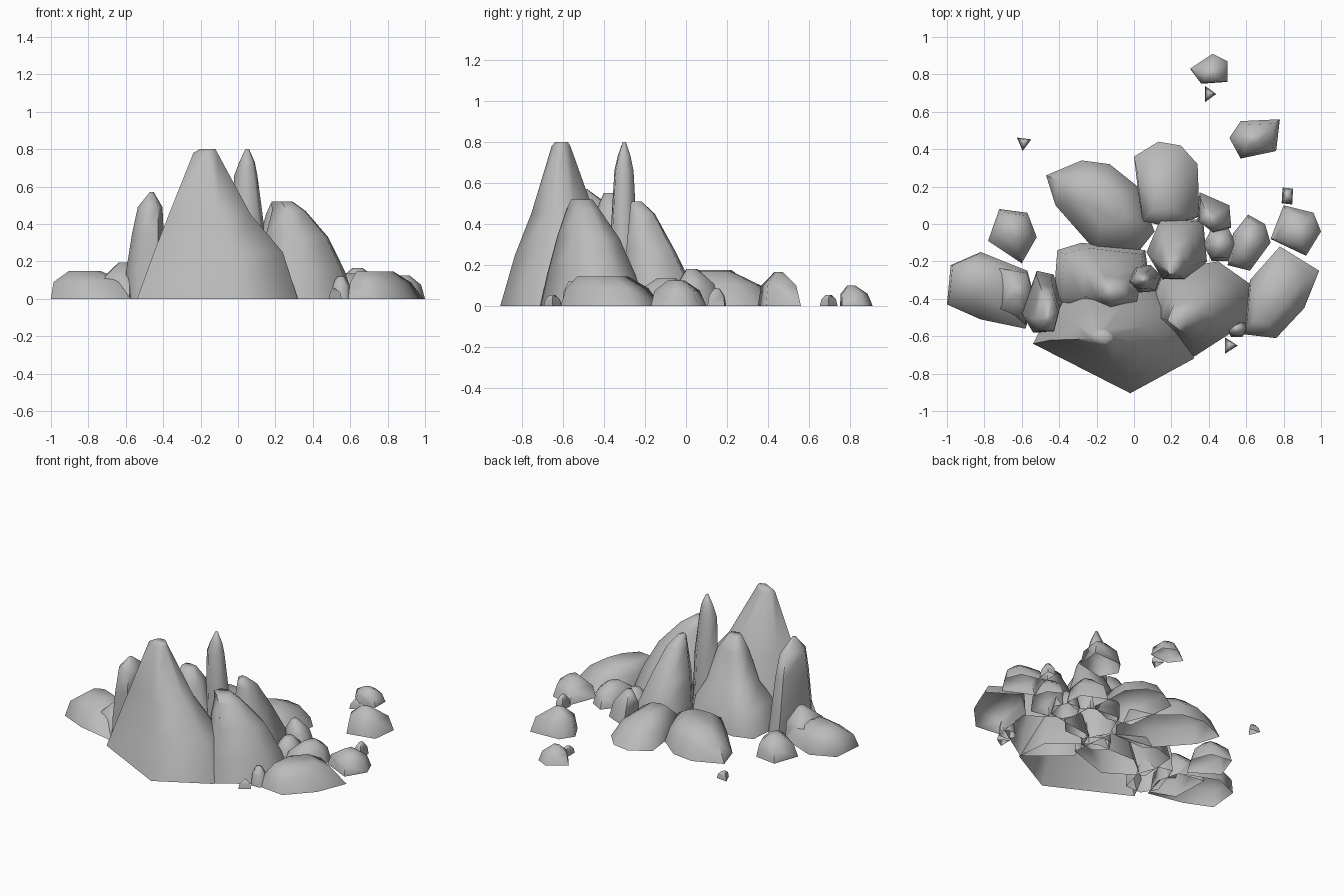
import bpy, bmesh, math
from mathutils import Vector

old_cube = bpy.data.objects.get("Cube")
if old_cube:
    bpy.data.objects.remove(old_cube, do_unlink=True)

stone = bpy.data.materials.new("grey_stone")
stone.use_nodes = True
stone.diffuse_color = (.5, .5, .5, 1)
stone.node_tree.nodes["Principled BSDF"].inputs["Base Color"].default_value = stone.diffuse_color


def rock(name, footprint, rings):
    """Loft a footprint through rings of (height, scale, centre x, centre y)."""
    base = [Vector(point) for point in footprint]
    middle = sum(base, Vector((0, 0))) / len(base)
    bm = bmesh.new()
    lower = [bm.verts.new((p.x, p.y, 0)) for p in base]
    for height, scale, x, y in rings:
        upper = []
        for p in base:
            spot = Vector((x, y)) + (p - middle) * scale
            upper.append(bm.verts.new((spot.x, spot.y, height)))
        for i in range(len(base)):
            j = (i + 1) % len(base)
            bm.faces.new((lower[i], lower[j], upper[j], upper[i]))
        lower = upper
    bm.faces.new(lower)
    bmesh.ops.recalc_face_normals(bm, faces=bm.faces)
    # The open underside can mislead the normals, so make the top face upward
    bm.faces.ensure_lookup_table()
    if bm.faces[-1].normal.z < 0:
        bmesh.ops.reverse_faces(bm, faces=bm.faces)
    mesh = bpy.data.meshes.new(name)
    bm.to_mesh(mesh)
    bm.free()
    mesh.materials.append(stone)
    obj = bpy.data.objects.new(name, mesh)
    bpy.context.collection.objects.link(obj)
    bpy.ops.object.select_all(action='DESELECT')
    obj.select_set(True)
    bpy.context.view_layer.objects.active = obj
    bpy.ops.object.shade_smooth_by_angle(angle=math.radians(75))


def boulder(name, footprint, height, lean=(0, 0), crown=.3):
    """Low rock with sloping sides whose crown is shifted by lean."""
    x = sum(p[0] for p in footprint) / len(footprint)
    y = sum(p[1] for p in footprint) / len(footprint)
    dx, dy = lean
    rock(name, footprint, [
        (height * .6, .82, x + dx * .5, y + dy * .5),
        (height, crown, x + dx, y + dy)])


def pebble(name, x, y, width, depth, height, sides=3, turn=0):
    """Small stone with a regular footprint."""
    outline = []
    for i in range(sides):
        angle = turn + math.tau * i / sides
        outline.append((x + width * math.cos(angle), y + depth * math.sin(angle)))
    boulder(name, outline, height)


# Tall peaks
rock("main_peak",
     [(-.54, -.64), (-.02, -.905), (.32, -.72), (.3, -.5), (.05, -.3), (-.25, -.3), (-.44, -.45)],
     [(.25, .8, -.083, -.545), (.45, .51, -.137, -.57), (.78, .15, -.17, -.6), (.8, .1, -.16, -.6)])
rock("front_shoulder",
     [(.06, -.5), (.32, -.71), (.6, -.53), (.62, -.32), (.45, -.2), (.15, -.25)],
     [(.15, .85, .355, -.43), (.33, .6, .33, -.455), (.47, .32, .28, -.49), (.52, .2, .24, -.5)])
rock("left_spire",
     [(-.6, -.48), (-.54, -.58), (-.42, -.58), (-.38, -.42), (-.43, -.27), (-.52, -.25)],
     [(.15, .93, -.488, -.435), (.35, .77, -.475, -.46), (.49, .6, -.465, -.48), (.57, .1, -.46, -.5)])
rock("back_peak",
     [(-.41, -.14), (-.43, -.4), (-.2, -.55), (.1, -.45), (.06, -.14), (-.28, -.1)],
     [(.17, .88, -.18, -.3), (.27, .58, -.14, -.33), (.46, .36, -.12, -.35), (.55, .16, -.12, -.36)])
rock("centre_spire",
     [(-.05, -.3), (.02, -.37), (.12, -.36), (.15, -.28), (.09, -.22), (0, -.22)],
     [(.4, .82, .06, -.3), (.66, .62, .045, -.3), (.73, .42, .05, -.3), (.8, .1, .05, -.3)])
rock("leaning_slab",
     [(.07, -.15), (.16, -.3), (.3, -.3), (.39, -.2), (.37, .02), (.15, .04)],
     [(.1, .96, .23, -.15), (.27, .7, .22, -.185), (.45, .36, .21, -.22), (.51, .15, .2, -.245)])

# Low boulders around the peaks
boulder("back_left_boulder",
        [(-.47, .26), (-.28, .34), (-.13, .32), (.02, .2), (.11, -.04), (.03, -.14), (-.2, -.15), (-.42, .1)],
        .175, (0, .01), .45)
boulder("back_boulder",
        [(0, .36), (.13, .44), (.25, .42), (.34, .32), (.35, .04), (.2, -.02), (.04, .02)],
        .17, (-.04, -.08), .35)
boulder("left_boulder",
        [(-1, -.43), (-.98, -.22), (-.82, -.15), (-.57, -.25), (-.53, -.4), (-.58, -.56), (-.82, -.51)],
        .15, (-.06, .05), .35)
boulder("left_inner_boulder",
        [(-.75, -.22), (-.57, -.25), (-.53, -.4), (-.58, -.54), (-.74, -.48)], .195, (.02, .02), .2)
boulder("right_boulder",
        [(.59, -.59), (.62, -.3), (.78, -.12), (.99, -.25), (.91, -.45), (.76, -.61)],
        .145, (-.05, -.03), .5)
boulder("far_right_boulder",
        [(.73, -.08), (.8, .1), (.96, .06), (1, -.04), (.92, -.17)], .125, (0, -.02))
boulder("far_left_boulder",
        [(-.78, -.09), (-.72, .08), (-.57, .06), (-.52, -.07), (-.6, -.21)], .14, (0, .01))
boulder("inner_right_boulder",
        [(.5, -.22), (.53, -.05), (.61, .05), (.7, 0), (.73, -.1), (.62, -.25)], .135)
boulder("inner_back_boulder",
        [(.34, .02), (.35, .17), (.51, .1), (.52, -.02), (.43, -.05)], .18, (-.02, -.02), .25)
pebble("inner_stone", .46, -.11, .09, .1, .13, 6)

# Scattered stones
boulder("rear_stone",
        [(.3, .83), (.42, .91), (.5, .87), (.5, .76), (.36, .75)], .1, (0, -.02), .25)
boulder("rear_right_stone",
        [(.51, .46), (.57, .55), (.78, .56), (.76, .39), (.57, .35)], .165, (0, -.01), .2)
pebble("rear_chip", .4, .695, .04, .05, .055)
pebble("lone_chip", -.59, .435, .045, .045, .05, turn=.4)
pebble("right_chip", .82, .15, .04, .06, .085, 4, .7)
pebble("front_chip", .51, -.65, .045, .05, .055)
pebble("front_stone", .55, -.56, .06, .05, .12, 6)
